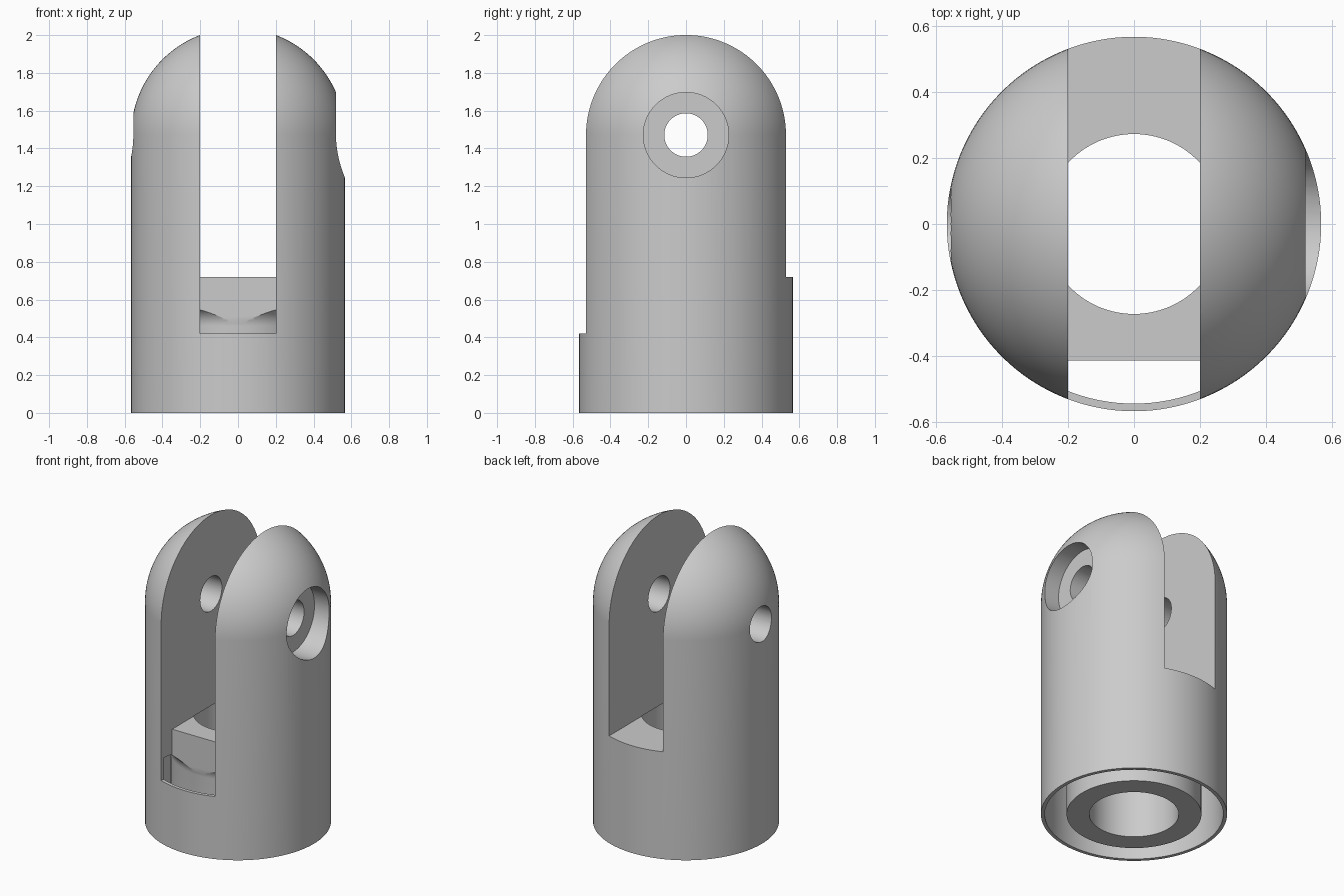
import bpy, bmesh, math
from mathutils import Vector, Matrix

cube = bpy.data.objects.get("Cube")
if cube:
    bpy.data.objects.remove(cube, do_unlink=True)

R, SHELL, TUBE, BORE = 0.566, 0.543, 0.41, 0.272   # radii
DOME_Z, FLOOR_Z, SILL_Z, FILLET = 1.471, 0.72, 0.42, 0.1
SLOT = 0.2                                         # half width of the slot
SEGMENTS = 128

grey = bpy.data.materials.new("plain grey")
grey.use_nodes = True
grey.diffuse_color = (0.6, 0.6, 0.6, 1)
grey.node_tree.nodes["Principled BSDF"].inputs["Base Color"].default_value = grey.diffuse_color


def make_object(name, bm):
    mesh = bpy.data.meshes.new(name)
    bm.to_mesh(mesh)
    bm.free()
    ob = bpy.data.objects.new(name, mesh)
    bpy.context.collection.objects.link(ob)
    return ob


def arc(cx, cz, r, start, end, steps):
    angles = [math.radians(start + (end - start) * i / steps) for i in range(steps + 1)]
    return [(cx + r * math.cos(a), cz + r * math.sin(a)) for a in angles]


def lathe(name, profile):
    bm = bmesh.new()
    verts = [bm.verts.new((r, 0, z)) for r, z in profile]
    edges = [bm.edges.new(pair) for pair in zip(verts, verts[1:])]
    bmesh.ops.spin(bm, geom=verts + edges, cent=(0, 0, 0), axis=(0, 0, 1),
                   angle=math.tau, steps=SEGMENTS)
    bmesh.ops.remove_doubles(bm, verts=bm.verts, dist=1e-5)
    bmesh.ops.recalc_face_normals(bm, faces=bm.faces)
    return make_object(name, bm)


def box_cutter(name, low, high):
    low, high = Vector(low), Vector(high)
    bm = bmesh.new()
    bmesh.ops.create_cube(bm, size=1, matrix=Matrix.Translation((low + high) / 2)
                          @ Matrix.Diagonal((high - low).to_4d()))
    return make_object(name, bm)


def pin_cutter(name, radius, x0, x1):
    bm = bmesh.new()
    place = Matrix.Translation(((x0 + x1) / 2, 0, DOME_Z)) @ Matrix.Rotation(math.pi / 2, 4, "Y")
    bmesh.ops.create_cone(bm, cap_ends=True, segments=64, radius1=radius, radius2=radius,
                          depth=x1 - x0, matrix=place)
    return make_object(name, bm)


# Domed body with inner tube, bore and filleted ring-shaped cavity underneath
profile = [(0, FLOOR_Z + 0.001), (BORE, FLOOR_Z + 0.001), (BORE, 0), (TUBE, 0)]
profile += arc(TUBE + FILLET, 0.46, FILLET, 180, 90, 10)
profile += [(SHELL, 0.56), (SHELL, 0), (R, 0)]
profile += arc(0, DOME_Z, R, 0, 90, 32)[:-1] + [(0, DOME_Z + R)]
body = lathe("clevis_body", profile)

# Slot, lower front notch, pin hole and counterbore on the left arm
cutters = [
    box_cutter("slot_cutter", (-SLOT, -1, FLOOR_Z), (SLOT, 1, 3)),
    box_cutter("notch_cutter", (-SLOT, -1, SILL_Z), (SLOT, -TUBE - 0.002, 3.1)),
    pin_cutter("pin_hole_cutter", 0.115, -1, 1.1),
    pin_cutter("counterbore_cutter", 0.226, 0.41, 1),
]
for cutter in cutters:
    cutter.hide_render = True
    cut = body.modifiers.new(cutter.name, "BOOLEAN")
    cut.operation = "DIFFERENCE"
    cut.solver = "EXACT"
    cut.object = cutter

# Bake the cuts and drop the cutters
bpy.context.view_layer.update()
baked = bpy.data.meshes.new_from_object(body.evaluated_get(bpy.context.evaluated_depsgraph_get()))
body.modifiers.clear()
body.data = baked
for cutter in cutters:
    bpy.data.objects.remove(cutter, do_unlink=True)

body.data.materials.clear()
body.data.materials.append(grey)
bpy.ops.object.select_all(action="DESELECT")
body.select_set(True)
bpy.context.view_layer.objects.active = body
bpy.ops.object.shade_smooth_by_angle(angle=math.radians(25))
